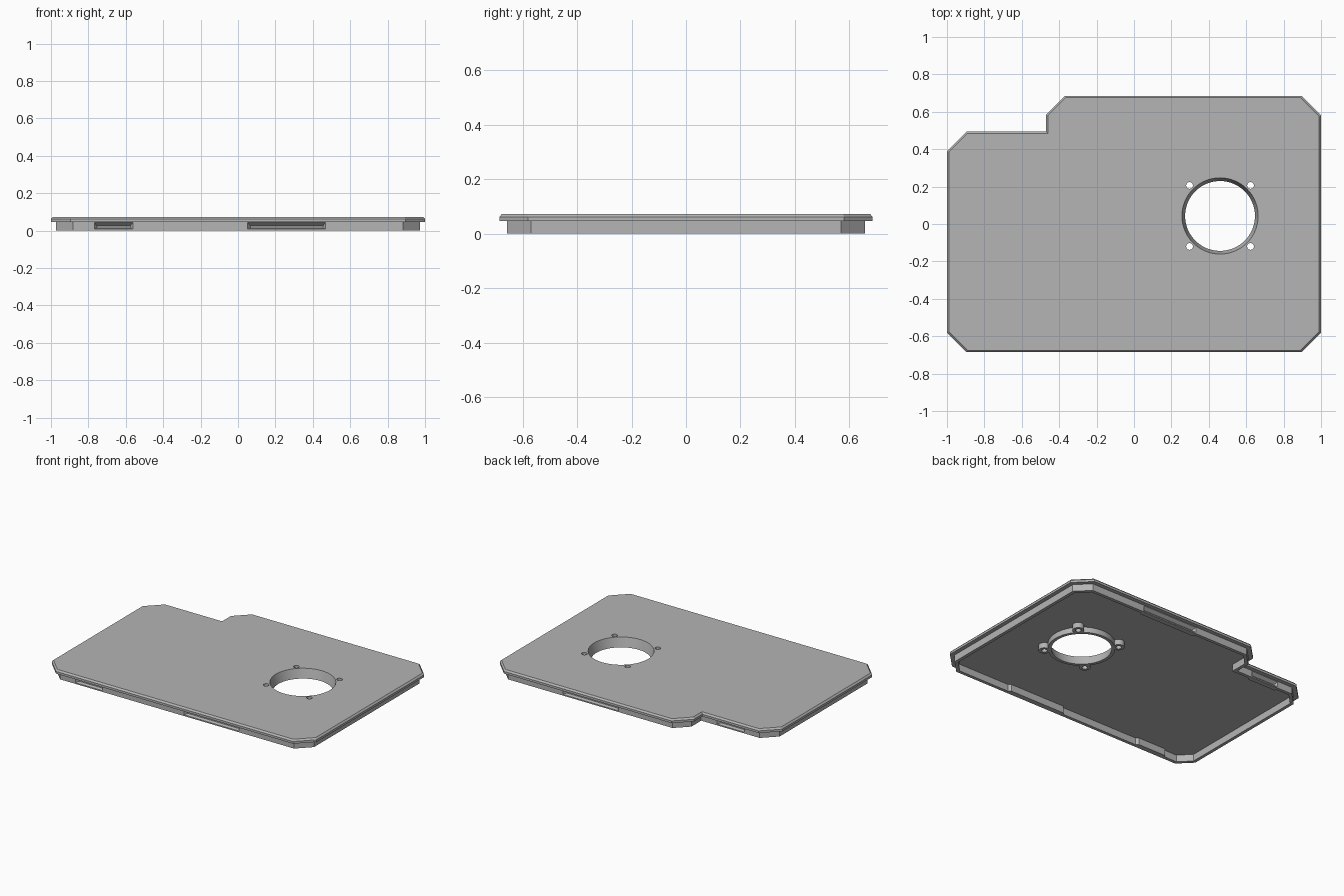
import bpy, bmesh, math
from mathutils import Vector

cube = bpy.data.objects.get("Cube")
if cube:
    bpy.data.objects.remove(cube, do_unlink=True)

grey = bpy.data.materials.new("plain grey")
grey.use_nodes = True
grey.diffuse_color = (0.46, 0.46, 0.46, 1)
grey.node_tree.nodes["Principled BSDF"].inputs["Base Color"].default_value = (0.46, 0.46, 0.46, 1)


def loft(name, rings, closed=False):
    """Skin a list of matching point rings; cap the ends, or join last to first."""
    bm = bmesh.new()
    loops = [[bm.verts.new(p) for p in ring] for ring in rings]
    n = len(loops[0])
    pairs = list(zip(loops, loops[1:]))
    if closed:
        pairs.append((loops[-1], loops[0]))
    else:
        bm.faces.new(loops[0])
        bm.faces.new(loops[-1])
    for a, b in pairs:
        for i in range(n):
            j = (i + 1) % n
            bm.faces.new((a[i], a[j], b[j], b[i]))
    bmesh.ops.recalc_face_normals(bm, faces=bm.faces)
    mesh = bpy.data.meshes.new(name)
    bm.to_mesh(mesh)
    bm.free()
    mesh.materials.append(grey)
    obj = bpy.data.objects.new(name, mesh)
    bpy.context.collection.objects.link(obj)
    return obj


def combine(target, tool, operation):
    """Apply a boolean and discard the tool."""
    tool.hide_render = True
    mod = target.modifiers.new("cut", 'BOOLEAN')
    mod.operation = operation
    mod.solver = 'EXACT'
    mod.object = tool
    bpy.context.view_layer.objects.active = target
    bpy.ops.object.modifier_apply(modifier=mod.name)
    bpy.data.objects.remove(tool, do_unlink=True)


def circle(x, y, r, z, n=64):
    return [(x + r * math.cos(math.tau * i / n), y + r * math.sin(math.tau * i / n), z)
            for i in range(n)]


def inset(points, d, z):
    """Counter-clockwise outline moved inward by d, with mitred corners."""
    out = []
    for i, p in enumerate(points):
        a = (p - points[i - 1]).normalized()
        b = (points[(i + 1) % len(points)] - p).normalized()
        na, nb = Vector((-a.y, a.x)), Vector((-b.y, b.x))
        q = p + (na + nb) * d / (1 + na.dot(nb))
        out.append((q.x, q.y, z))
    return out


def rect(x0, x1, z0, z1, y):
    return [(x0, y, z0), (x1, y, z0), (x1, y, z1), (x0, y, z1)]


outline = [Vector(p) for p in (
    (-1, -.58), (-.895, -.685), (.895, -.685), (1, -.58), (1, .58), (.895, .685),
    (-.37, .685), (-.47, .585), (-.47, .495), (-.895, .495), (-1, .39))]
UNDER, TOP = .047, .073
WALL_GAP, WALL = .028, .022

# Cover plate with a chamfered top edge
plate = loft("cover_plate", [inset(outline, 0, UNDER), inset(outline, 0, .062),
                             inset(outline, .01, TOP)])

# Collar and screw bosses under the round opening
cx, cy, reach = .46, .043, .163
corners = [(cx + sx * reach, cy + sy * reach) for sx in (-1, 1) for sy in (-1, 1)]
combine(plate, loft("collar", [circle(cx, cy, .208, .01), circle(cx, cy, .208, .06)]), 'UNION')
for x, y in corners:
    combine(plate, loft("boss", [circle(x, y, .036, .01, 32), circle(x, y, .036, .06, 32)]), 'UNION')

# Tapered opening and screw holes
combine(plate, loft("opening", [circle(cx, cy, .184, 0), circle(cx, cy, .204, TOP),
                                circle(cx, cy, .204, .1)]), 'DIFFERENCE')
for x, y in corners:
    combine(plate, loft("hole", [circle(x, y, .018, -.05, 24), circle(x, y, .018, .1, 24)]), 'DIFFERENCE')

# Rim wall set in from the plate edge
wall = loft("rim_wall", [inset(outline, WALL_GAP, 0), inset(outline, WALL_GAP, UNDER + .002),
                         inset(outline, WALL_GAP + WALL, UNDER + .002),
                         inset(outline, WALL_GAP + WALL, 0)], closed=True)

# Latch pockets: thickened inside, tapered recess outside, on front and back
for x0, x1, back_edge in ((-.77, -.56, .495), (.05, .47, .685)):
    for edge, inward in ((-.685, 1), (back_edge, -1)):
        face = edge + inward * WALL_GAP
        y = [face + inward * d for d in (.01, WALL, WALL + .014, -.002, .02)]
        combine(wall, loft("pad", [rect(x0 - .014, x1 + .014, 0, UNDER + .002, y[0]),
                                   rect(x0 - .014, x1 + .014, 0, UNDER + .002, y[1]),
                                   rect(x0, x1, 0, UNDER + .002, y[2])]), 'UNION')
        combine(wall, loft("pocket", [rect(x0, x1, .008, .045, y[3]),
                                      rect(x0 + .016, x1 - .016, .014, .026, y[4])]), 'DIFFERENCE')

# Smooth the round parts, keep the edges crisp
bpy.ops.object.select_all(action='DESELECT')
for obj in (plate, wall):
    obj.select_set(True)
bpy.context.view_layer.objects.active = plate
bpy.ops.object.shade_smooth_by_angle(angle=math.radians(25))
